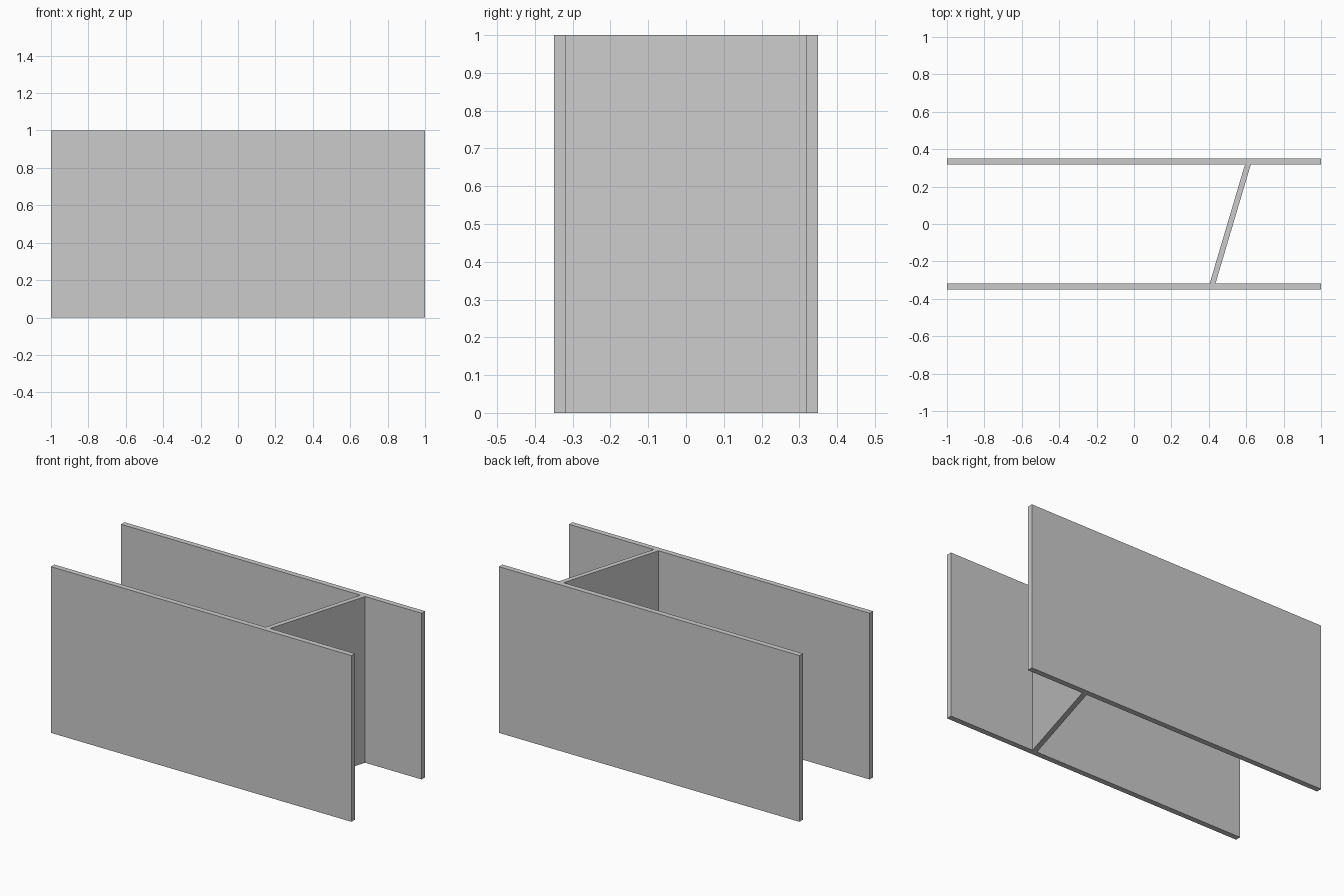
import bpy, bmesh

if "Cube" in bpy.data.objects:
    bpy.data.objects.remove(bpy.data.objects["Cube"])

HEIGHT = 1.0
OUTER, INNER = 0.35, 0.317   # y of the outer and inner panel faces


def extrude_plan(name, plan):
    """Extrude a floor-plan outline (counter-clockwise) up to HEIGHT."""
    bm = bmesh.new()
    base = bm.faces.new([bm.verts.new((x, y, 0)) for x, y in plan])
    top = bmesh.ops.extrude_face_region(bm, geom=[base])["geom"]
    bmesh.ops.translate(bm, vec=(0, 0, HEIGHT),
                        verts=[v for v in top if isinstance(v, bmesh.types.BMVert)])
    bmesh.ops.recalc_face_normals(bm, faces=bm.faces)
    mesh = bpy.data.meshes.new(name)
    bm.to_mesh(mesh)
    bm.free()
    obj = bpy.data.objects.new(name, mesh)
    bpy.context.collection.objects.link(obj)
    return obj


# Two long parallel panels
for name, y0, y1 in (("front_panel", -OUTER, -INNER), ("back_panel", INNER, OUTER)):
    extrude_plan(name, [(-1, y0), (1, y0), (1, y1), (-1, y1)])

# Slanted divider joining their inner faces
extrude_plan("slanted_divider", [(0.405, -INNER), (0.436, -INNER),
                                 (0.624, INNER), (0.593, INNER)])
